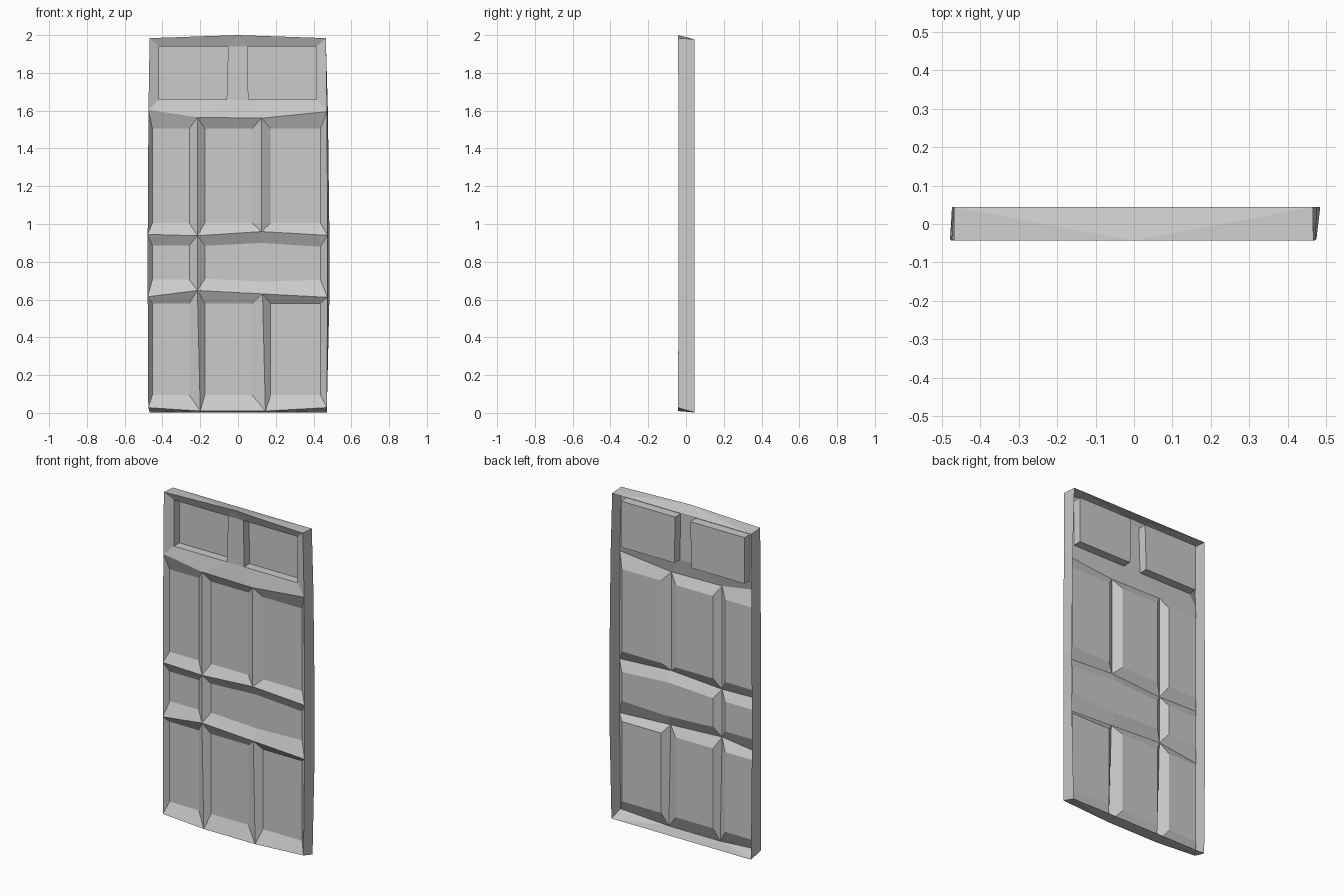
import bpy
import bmesh

cube = bpy.data.objects.get("Cube")
if cube:
    bpy.data.objects.remove(cube)

FRONT, PANEL, FRAME, GLASS, BACK = -0.039, -0.008, -0.02, 0.033, 0.044

grey = bpy.data.materials.new("plain_grey")
grey.use_nodes = True
colour = (0.6, 0.6, 0.6, 1)
grey.diffuse_color = colour
grey.node_tree.nodes["Principled BSDF"].inputs["Base Color"].default_value = colour

bm = bmesh.new()


def row(y, *points):
    """A row of vertices at one depth, given as (x, z) pairs."""
    return [bm.verts.new((x, y, z)) for x, z in points]


def ring(outer, inner):
    """Sloping faces between two matching loops."""
    for i in range(len(outer)):
        j = (i + 1) % len(outer)
        bm.faces.new((outer[i], outer[j], inner[j], inner[i]))


def panel(outer, y, inner):
    """Recessed panel with a sloping border."""
    loop = row(y, *inner)
    ring(outer, loop)
    return bm.faces.new(loop)


def rect(left, right, bottom, top):
    return [(left, bottom), (right, bottom), (right, top), (left, top)]


# Uneven ridge lines that divide the front, from bottom to top
ridges = [
    row(FRONT, (-0.475, 0.028), (-0.2, 0.01), (0.145, 0.01), (0.47, 0.028)),
    row(FRONT, (-0.478, 0.615), (-0.215, 0.648), (0.13, 0.63), (0.474, 0.612)),
    row(FRONT, (-0.478, 0.945), (-0.215, 0.938), (0.125, 0.96), (0.474, 0.94)),
    row(FRONT, (-0.474, 1.605), (-0.215, 1.565), (0.125, 1.56), (0.471, 1.595)),
]
crown = row(FRONT, (-0.468, 1.984), (0, 2), (0.466, 1.984))
for v in ridges[0] + crown:
    v.co.y -= 0.004

# Tall panels, three in the lower row and three in the upper row
columns = [(-0.453, -0.258), (-0.175, 0.075), (0.173, 0.436)]
for level, low, high in ((0, 0.095, 0.58), (2, 1.005, 1.505)):
    a, b = ridges[level], ridges[level + 1]
    for i, (left, right) in enumerate(columns):
        panel((a[i], a[i + 1], b[i + 1], b[i]), PANEL, rect(left, right, low, high))

# Middle row: one narrow panel and one wide panel
a, b = ridges[1], ridges[2]
flat = panel((a[0], a[1], b[1], b[0]), PANEL, rect(-0.453, -0.258, 0.705, 0.885))
panel((a[1], a[2], a[3], b[3], b[2], b[1]), PANEL,
      [(-0.175, 0.71), (0.13, 0.695), (0.436, 0.705),
       (0.436, 0.88), (0.125, 0.9), (-0.175, 0.885)])

# Window frame around two deep pockets
wa = row(FRAME, (-0.417, 1.66), (-0.06, 1.66), (-0.052, 1.94), (-0.417, 1.94))
wb = row(FRAME, (0.055, 1.66), (0.415, 1.66), (0.415, 1.94), (0.05, 1.94))
for w in (wa, wb):
    pocket = row(GLASS, *[(v.co.x, v.co.z) for v in w])
    ring(w, pocket)
    bm.faces.new(pocket)
t = ridges[3]
for face in ((t[0], t[1], wa[1], wa[0]), (t[1], t[2], wb[0], wa[1]),
             (t[2], t[3], wb[1], wb[0]), (t[3], crown[2], wb[2], wb[1]),
             (crown[2], crown[1], wb[3], wb[2]), (crown[1], wa[2], wb[3]),
             (crown[1], crown[0], wa[3], wa[2]), (crown[0], t[0], wa[0], wa[3]),
             (wa[1], wb[0], wb[3], wa[2])):
    bm.faces.new(face)

# Side, top and bottom walls reach back to an open rim
left_side = [r[0] for r in ridges] + [crown[0]]
right_side = [r[3] for r in ridges] + [crown[2]]
rims = []
for side, xs in ((left_side, (-0.467, -0.473, -0.473, -0.47, -0.468)),
                 (right_side, (0.47, 0.484, 0.484, 0.476, 0.465))):
    heights = [0.002] + [v.co.z for v in side[1:-1]] + [1.978]
    rim = row(BACK, *zip(xs, heights))
    rims.append(rim)
    for i in range(len(side) - 1):
        bm.faces.new((side[i], side[i + 1], rim[i + 1], rim[i]))
for edge, i in ((ridges[0], 0), (crown, -1)):
    ends = rims[0][i], rims[1][i]
    bm.faces.new((edge[0], edge[1], ends[0]))
    if len(edge) > 3:
        bm.faces.new((edge[1], edge[2], ends[1], ends[0]))
    else:
        bm.faces.new((edge[1], ends[1], ends[0]))
    bm.faces.new((edge[-2], edge[-1], ends[1]))

# Face everything outward
bmesh.ops.recalc_face_normals(bm, faces=bm.faces)
flat.normal_update()
if flat.normal.y > 0:
    bmesh.ops.reverse_faces(bm, faces=bm.faces)

mesh = bpy.data.meshes.new("door_panel")
bm.to_mesh(mesh)
bm.free()
mesh.materials.append(grey)
door = bpy.data.objects.new("door_panel", mesh)
bpy.context.collection.objects.link(door)
